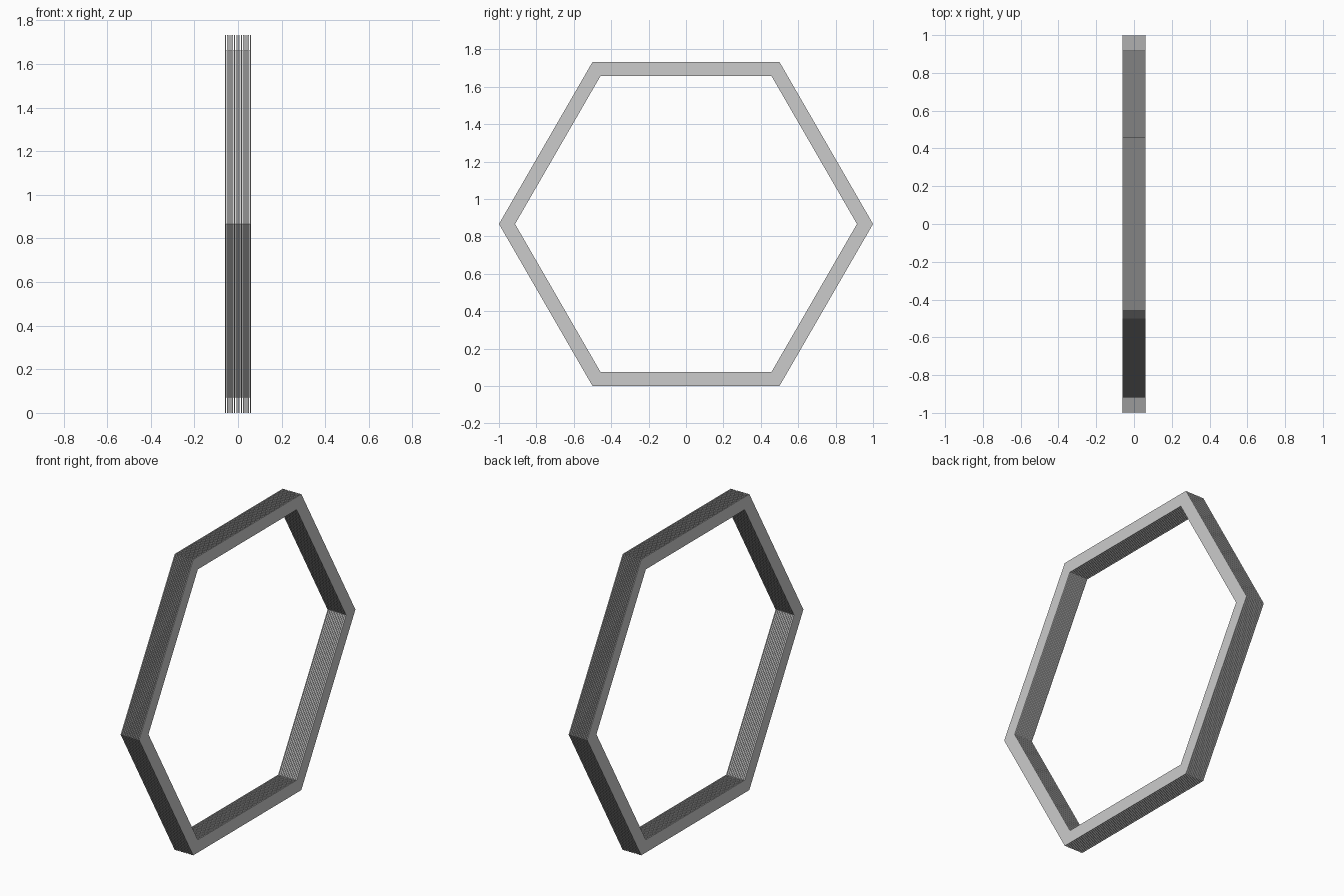
import bpy, bmesh
from math import cos, sin, pi, sqrt

if "Cube" in bpy.data.objects:
    bpy.data.objects.remove(bpy.data.objects["Cube"])

LAYERS = 12          # hexagonal plates
WIDTH = 0.12         # total depth along x
THICK = 0.0052       # plate thickness
R_OUT, R_IN, R_WALL = 1.0, 0.914, 0.918
CZ = sqrt(3) / 2


def hexagon(bm, x, r):
    return [bm.verts.new((x, r * cos(i * pi / 3), CZ + r * sin(i * pi / 3)))
            for i in range(6)]


def bridge(bm, a, b):
    for i in range(6):
        j = (i + 1) % 6
        bm.faces.new((a[i], a[j], b[j], b[i]))


def finish(bm, name):
    bmesh.ops.recalc_face_normals(bm, faces=bm.faces)
    mesh = bpy.data.meshes.new(name)
    bm.to_mesh(mesh)
    bm.free()
    obj = bpy.data.objects.new(name, mesh)
    bpy.context.collection.objects.link(obj)


pitch = (WIDTH - THICK) / (LAYERS - 1)

# closed ring plates
bm = bmesh.new()
for k in range(LAYERS):
    x0 = -WIDTH / 2 + pitch * k
    x1 = x0 + THICK
    loops = [hexagon(bm, x, r) for x, r in
             ((x0, R_OUT), (x1, R_OUT), (x1, R_IN), (x0, R_IN))]
    for i in range(4):
        bridge(bm, loops[i], loops[(i + 1) % 4])
finish(bm, "ring_plates")

# recessed inner wall strips joining neighbouring plates
bm = bmesh.new()
for k in range(LAYERS - 1):
    x0 = -WIDTH / 2 + pitch * k + THICK
    bridge(bm, hexagon(bm, x0, R_WALL), hexagon(bm, x0 + pitch - THICK, R_WALL))
finish(bm, "inner_wall")
